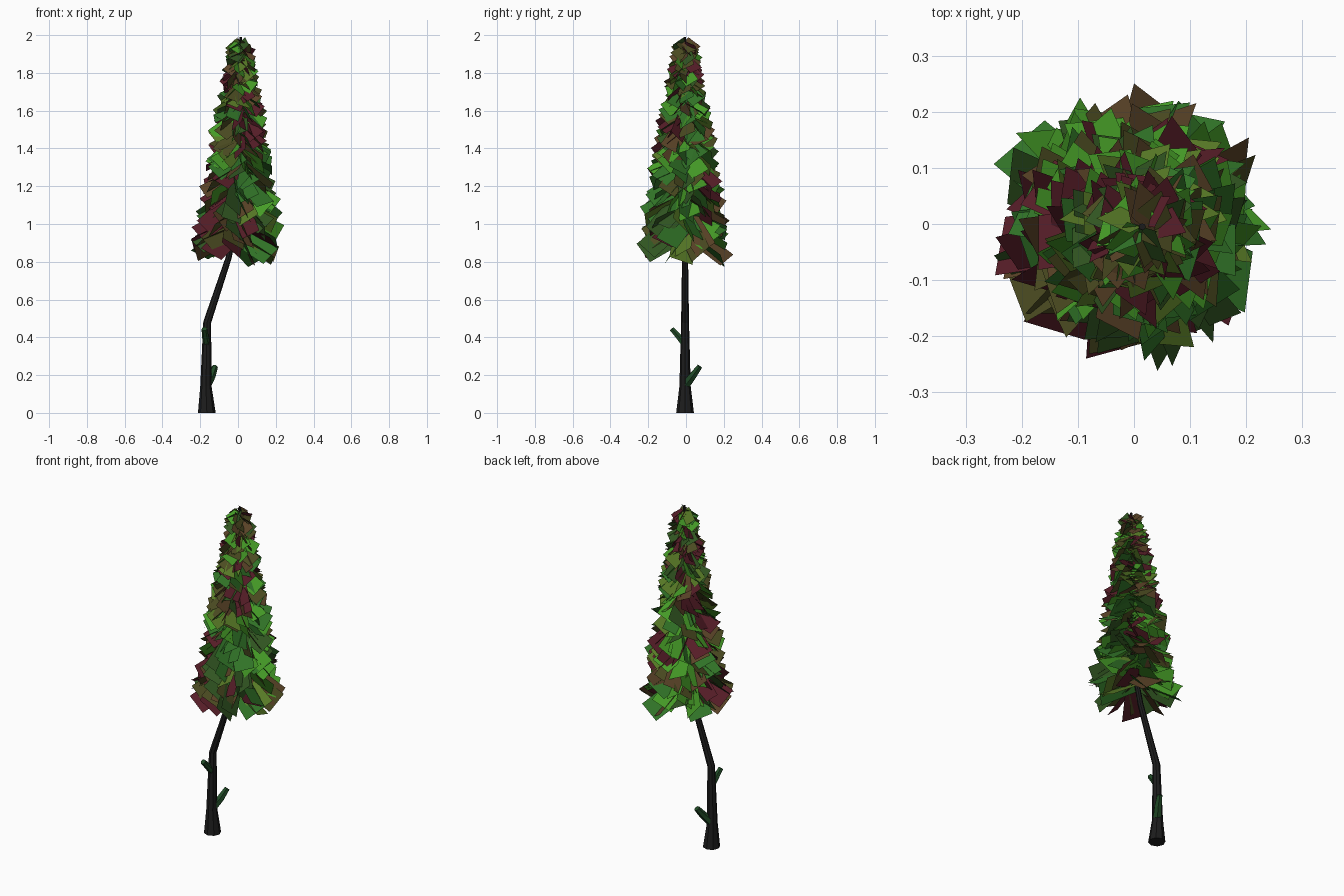
import bpy, bmesh, math, random
from mathutils import Vector

if "Cube" in bpy.data.objects:
    bpy.data.objects.remove(bpy.data.objects["Cube"])

random.seed(7)


def material(name, rgb):
    m = bpy.data.materials.new(name)
    m.diffuse_color = (*rgb, 1)
    m.use_nodes = True
    m.node_tree.nodes["Principled BSDF"].inputs["Base Color"].default_value = m.diffuse_color
    return m


def add_object(name, bm, mats):
    me = bpy.data.meshes.new(name)
    bm.to_mesh(me)
    bm.free()
    for m in mats:
        me.materials.append(m)
    ob = bpy.data.objects.new(name, me)
    bpy.context.collection.objects.link(ob)
    return ob


def tube(name, path, mat, sides=8):
    """Faceted tapering tube through (point, radius) pairs."""
    bm = bmesh.new()
    pts = [Vector(p) for p, r in path]
    rings = []
    for i, (p, r) in enumerate(path):
        d = (pts[min(i + 1, len(pts) - 1)] - pts[max(i - 1, 0)]).normalized()
        if i == 0 and name == "trunk":
            d = Vector((0, 0, 1))
        u = Vector((0, 1, 0)) if abs(d.y) < 0.5 else Vector((1, 0, 0))
        u = (u - d * u.dot(d)).normalized()
        v = d.cross(u)
        ring = []
        for k in range(sides):
            a = 2 * math.pi * k / sides
            ring.append(bm.verts.new(pts[i] + r * (math.cos(a) * u + math.sin(a) * v)))
        rings.append(ring)
    for a, b in zip(rings, rings[1:]):
        for k in range(sides):
            j = (k + 1) % sides
            bm.faces.new((a[k], a[j], b[j], b[k]))
    bm.faces.new(rings[0][::-1])
    bm.faces.new(rings[-1])
    return add_object(name, bm, [mat])


# bent trunk
bark = material("bark", (0.012, 0.012, 0.012))
trunk_path = [((-0.165, -0.005, 0), 0.047), ((-0.17, -0.005, 0.14), 0.030),
              ((-0.163, -0.005, 0.48), 0.021), ((-0.05, -0.005, 0.82), 0.016),
              ((0.0, -0.005, 1.05), 0.013), ((0.015, -0.005, 1.99), 0.006)]
tube("trunk", trunk_path, bark)

# cut branch stubs
moss = material("moss", (0.015, 0.07, 0.02))
tube("lower_stub", [((-0.165, 0.0, 0.15), 0.026), ((-0.14, 0.035, 0.195), 0.022),
                    ((-0.122, 0.072, 0.245), 0.016)], moss, 6)
tube("upper_stub", [((-0.165, -0.005, 0.36), 0.019), ((-0.172, -0.035, 0.40), 0.018),
                    ((-0.178, -0.075, 0.445), 0.015)], moss, 6)


def trunk_x(z):
    for (a, _), (b, _) in zip(trunk_path, trunk_path[1:]):
        if z <= b[2]:
            return a[0] + (b[0] - a[0]) * (z - a[2]) / (b[2] - a[2])
    return 0.015


# crown of drooping rectangular leaf cards, spiralling up the trunk
colours = [(0.03, 0.17, 0.02), (0.06, 0.33, 0.02), (0.10, 0.20, 0.02),
           (0.07, 0.07, 0.015), (0.10, 0.055, 0.02), (0.09, 0.012, 0.02),
           (0.03, 0.09, 0.015)]
mats = [material("leaf_%d" % i, c) for i, c in enumerate(colours)]
bm = bmesh.new()
count = 300
for i in range(count):
    t = i / (count - 1)
    z = 0.94 + 1.03 * t
    ang = i * 2.39996 + random.uniform(-0.3, 0.3)
    reach = (0.24 - 0.175 * t ** 1.25) * random.uniform(0.84, 1.0)
    width = 0.13 - 0.065 * t
    droop = math.radians(random.uniform(20, 40))
    roll = math.radians(random.uniform(20, 62)) * random.choice((-1, 1))
    out = Vector((math.cos(ang), math.sin(ang), 0))
    along = out * math.cos(droop) - Vector((0, 0, math.sin(droop)))
    side = Vector((-out.y, out.x, 0))
    up = along.cross(side)
    half = (side * math.cos(roll) + up * math.sin(roll)) * width / 2
    root = Vector((trunk_x(z), -0.005, z))
    tip = root + along * reach / math.cos(droop)
    quad = [root - half, tip - half, tip + half, root + half]
    for p in quad:
        p.z = min(max(p.z, 0.76), 2.0)
        p.x = min(max(p.x, -0.25), 0.245)
    f = bm.faces.new([bm.verts.new(p) for p in quad])
    f.material_index = random.randrange(len(mats))
add_object("leaves", bm, mats)
